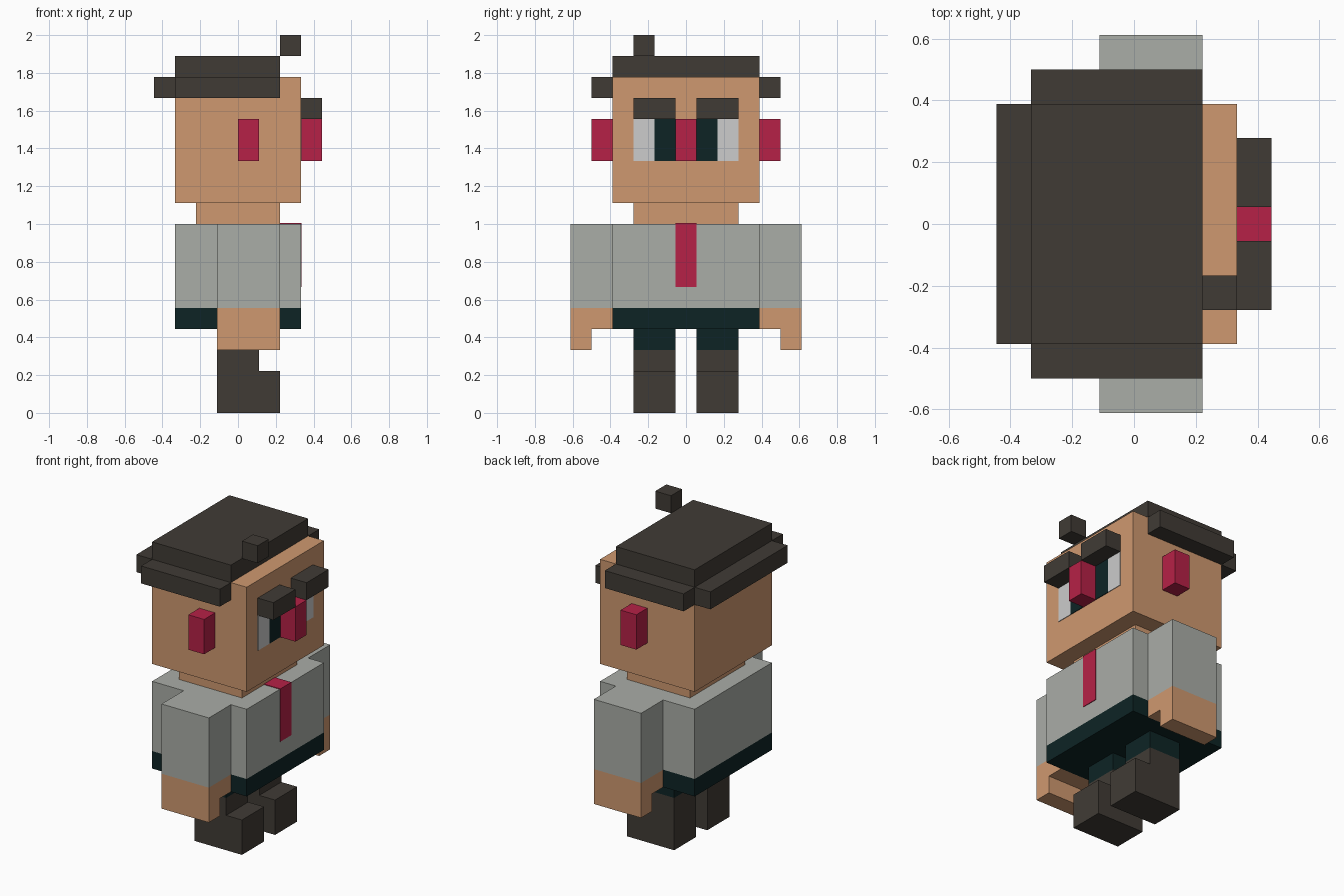
import bpy, bmesh
from mathutils import Vector

if "Cube" in bpy.data.objects:
    bpy.data.objects.remove(bpy.data.objects["Cube"])

U = 2 / 18          # one block of the model
T = 0.004 / U       # thickness of painted plates, in blocks


def material(name, rgb):
    lin = [(c / 255 / 12.92) if c / 255 <= 0.04045 else ((c / 255 + 0.055) / 1.055) ** 2.4 for c in rgb]
    m = bpy.data.materials.new(name)
    m.diffuse_color = (*lin, 1)
    m.use_nodes = True
    m.node_tree.nodes["Principled BSDF"].inputs["Base Color"].default_value = m.diffuse_color
    return m


HAIR = material("dark brown", (64, 59, 53))
SKIN = material("tan skin", (207, 153, 112))
RED = material("crimson", (182, 33, 71))
GREY = material("shirt grey", (170, 173, 167))
TEAL = material("dark teal", (13, 36, 37))
WHITE = material("eye white", (204, 204, 204))


def prism(name, profile, axis, lo, hi, mat):
    """Extrude a 2D profile (in blocks) along x (0) or y (1)."""
    bm = bmesh.new()
    pts = [(lo, a, b) if axis == 0 else (a, lo, b) for a, b in profile]
    face = bm.faces.new([bm.verts.new(Vector(p) * U) for p in pts])
    ext = bmesh.ops.extrude_face_region(bm, geom=[face])["geom"]
    move = Vector((0, 0, 0))
    move[axis] = (hi - lo) * U
    bmesh.ops.translate(bm, vec=move, verts=[v for v in ext if isinstance(v, bmesh.types.BMVert)])
    bmesh.ops.recalc_face_normals(bm, faces=bm.faces)
    mesh = bpy.data.meshes.new(name)
    bm.to_mesh(mesh)
    bm.free()
    mesh.materials.append(mat)
    obj = bpy.data.objects.new(name, mesh)
    bpy.context.collection.objects.link(obj)
    return obj


def box(name, x, y, z, mat):
    y0, y1 = sorted(y)
    return prism(name, [(y0, z[0]), (y1, z[0]), (y1, z[1]), (y0, z[1])], 0, x[0], x[1], mat)


# Body and head
box("waistband", (-3, 3), (-3.5, 3.5), (4, 5), TEAL)
box("shirt", (-3, 3), (-3.5, 3.5), (5, 9), GREY)
box("neck", (-2, 2), (-2.5, 2.5), (9, 10), SKIN)
box("head", (-3, 3), (-3.5, 3.5), (10, 16), SKIN)
box("nose", (3, 4), (-0.5, 0.5), (12, 14), RED)

# Tie: a thin strip folded over the shirt's top front edge
prism("tie", [(2, 9), (3, 9), (3, 6), (3 + T, 6), (3 + T, 9 + T), (2, 9 + T)], 1, -0.5, 0.5, RED)

# Hair
box("hair_cap", (-3, 2), (-3.5, 3.5), (16, 17), HAIR)
box("hair_back", (-4, -3), (-3.5, 3.5), (15, 16), HAIR)
box("hair_tuft", (2, 3), (-2.5, -1.5), (17, 18), HAIR)

# Mirrored parts
for side, s in (("right", -1), ("left", 1)):
    box(f"{side}_hair_side", (-3, 2), (3.5 * s, 4.5 * s), (15, 16), HAIR)
    box(f"{side}_ear", (0, 1), (3.5 * s, 4.5 * s), (12, 14), RED)
    box(f"{side}_eyebrow", (3, 4), (0.5 * s, 2.5 * s), (14, 15), HAIR)
    box(f"{side}_eye_white", (3, 3 + T), (1.5 * s, 2.5 * s), (12, 14), WHITE)
    box(f"{side}_pupil", (3, 3 + T), (0.5 * s, 1.5 * s), (12, 14), TEAL)
    box(f"{side}_sleeve", (-1, 2), (3.5 * s, 5.5 * s), (5, 9), GREY)
    hand = [(3.5, 5), (5.5, 5), (5.5, 3), (4.5, 3), (4.5, 4), (3.5, 4)]
    prism(f"{side}_hand", [(y * s, z) for y, z in hand], 0, -1, 2, SKIN)
    box(f"{side}_trouser_leg", (-1, 1), (0.5 * s, 2.5 * s), (3, 4), TEAL)
    boot = [(-1, 0), (2, 0), (2, 2), (1, 2), (1, 3), (-1, 3)]
    prism(f"{side}_boot", boot, 1, 0.5 * s, 2.5 * s, HAIR)
